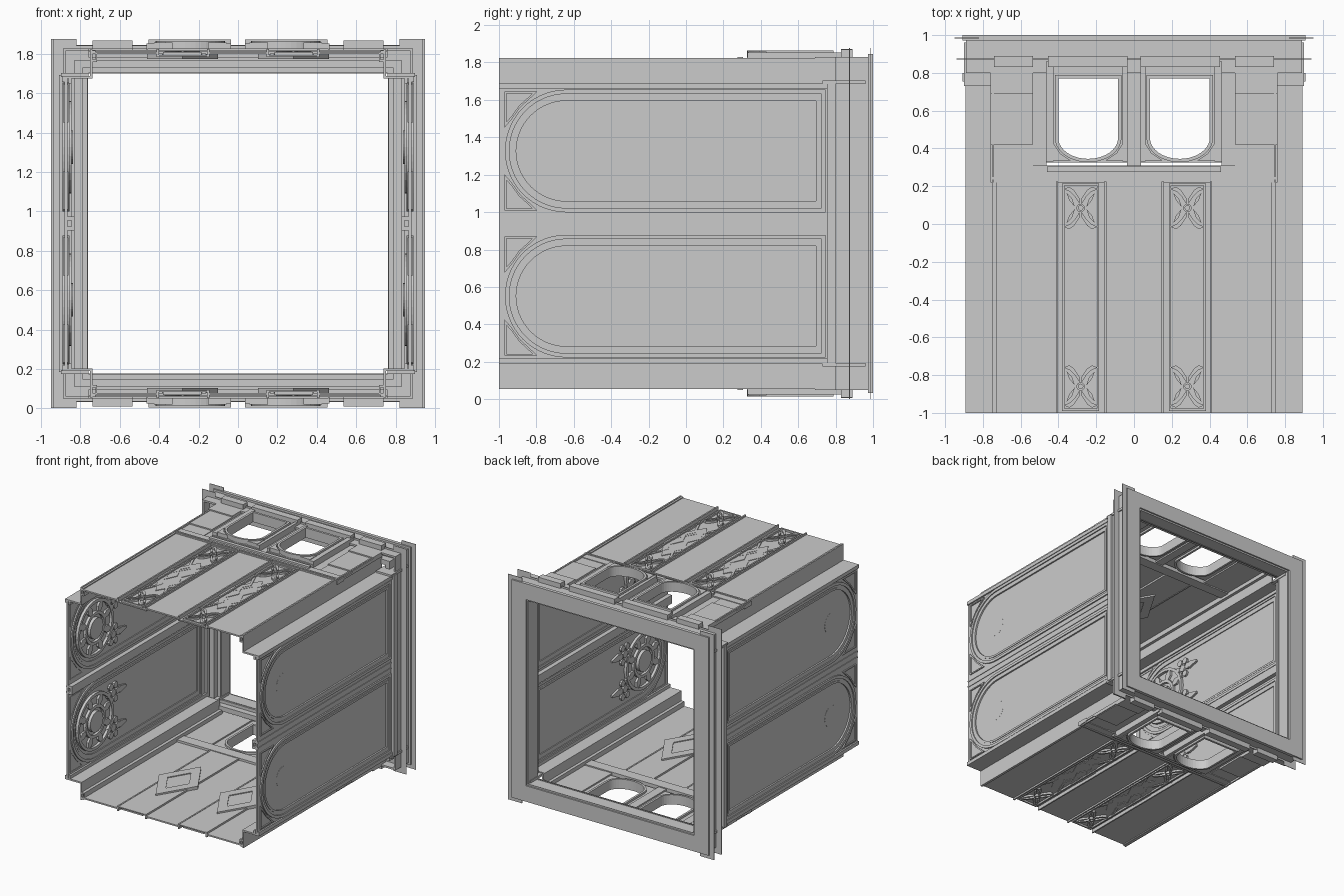
import bpy, bmesh
from math import sin, cos, pi
from mathutils import Vector

if "Cube" in bpy.data.objects:
    bpy.data.objects.remove(bpy.data.objects["Cube"])

C = 0.939  # height of the horizontal mirror plane; all parts are drawn relative to it
AX = {'x': lambda p, q, d: (d, p, q), 'y': lambda p, q, d: (p, d, q), 'z': lambda p, q, d: (p, q, d)}


def finish(name, bm, mirror):
    bmesh.ops.recalc_face_normals(bm, faces=bm.faces[:])
    me = bpy.data.meshes.new(name)
    bm.to_mesh(me)
    bm.free()
    ob = bpy.data.objects.new(name, me)
    ob.location.z = C
    bpy.context.collection.objects.link(ob)
    m = ob.modifiers.new("mirror", 'MIRROR')
    m.use_axis = (mirror[0], False, mirror[1])
    m.use_mirror_merge = False
    return ob


def plate(name, axis, shapes, d0, d1, mirror=(True, True)):
    """Extrude flat shapes (each a list of loops: outline, then holes) from d0 to d1."""
    bm = bmesh.new()
    for loops in shapes:
        edges = []
        for loop in loops:
            vs = [bm.verts.new(AX[axis](p, q, d0)) for p, q in loop]
            edges += [bm.edges.new((vs[i - 1], vs[i])) for i in range(len(vs))]
        bmesh.ops.triangle_fill(bm, edges=edges, use_beauty=True, normal=Vector(AX[axis](0, 0, 1)))
    ext = bmesh.ops.extrude_face_region(bm, geom=bm.faces[:])
    bmesh.ops.translate(bm, verts=[g for g in ext['geom'] if isinstance(g, bmesh.types.BMVert)],
                        vec=AX[axis](0, 0, d1 - d0))
    return finish(name, bm, mirror)


def rect(p0, p1, q0, q1):
    return [(p0, q0), (p1, q0), (p1, q1), (p0, q1)]


def boxes(name, specs, mirror=(True, True)):
    bm = bmesh.new()
    for x0, x1, y0, y1, z0, z1 in specs:
        r = bmesh.ops.create_cube(bm, size=1)
        for v in r['verts']:
            v.co = ((x0 + x1) / 2 + v.co.x * (x1 - x0), (y0 + y1) / 2 + v.co.y * (y1 - y0),
                    (z0 + z1) / 2 + v.co.z * (z1 - z0))
    return finish(name, bm, mirror)


def circle(p, q, r, n=32):
    return [(p + r * cos(2 * pi * i / n), q + r * sin(2 * pi * i / n)) for i in range(n)]


# Side panels: straight back end, round front end
PY, PZ = -0.64, 0.388


def arch(r, end, n=28):
    pts = [(PY - r * sin(pi * i / n), PZ + r * cos(pi * i / n)) for i in range(n + 1)]
    return pts + [(end, PZ - r), (end, PZ + r)]


plate("side_wall", 'x', [[rect(-1, 0.8, 0, 0.75), arch(0.318, 0.735)]], 0.866, 0.88)
for name, r0, r1, e0, e1, d0, d1 in [
        ("panel_outer_rim", 0.328, 0.305, 0.745, 0.725, 0.855, 0.891),
        ("panel_middle_rim", 0.305, 0.285, 0.725, 0.71, 0.862, 0.882),
        ("panel_inner_rim", 0.285, 0.268, 0.71, 0.695, 0.860, 0.887)]:
    plate(name, 'x', [[arch(r0, e0), arch(r1, e1)]], d0, d1)
plate("side_panel", 'x', [[arch(0.27, 0.70)]], 0.868, 0.874)


# Corner spandrels beside each round end
def spandrel(s, r, m):
    a0, a1 = (0.30, 0.96) if m else (0.22, 1.06)
    arc = [(PY - r * cos(a0 + (a1 - a0) * i / 10), PZ + s * r * sin(a0 + (a1 - a0) * i / 10)) for i in range(11)]
    c = 0.315 - m * 0.8
    return [(-0.97 + m, PZ + s * c)] + [(max(p, -0.97 + m), PZ + s * min(abs(q - PZ), c)) for p, q in arc]


def tri(s, g):
    """Concave-sided triangle in the corner, shrunk by g towards its centre."""
    c = Vector((-0.925, PZ + s * 0.27))
    pts = [(-0.97, PZ + s * 0.318), (-0.97, PZ + s * 0.125), (-0.935, PZ + s * 0.165), (-0.885, PZ + s * 0.235),
           (-0.84, PZ + s * 0.275), (-0.795, PZ + s * 0.318)]
    return [tuple(c + (Vector(p) - c) * g) for p in pts]


plate("spandrel_rim", 'x', [[tri(s, 1), tri(s, 0.8)] for s in (-1, 1)], 0.862, 0.889)

# Inner relief: rosette with spokes, and two leaf clusters
plate("rosette_disc", 'x', [[circle(-0.66, PZ, 0.085)]], 0.838, 0.875)
plate("rosette_ring", 'x', [[circle(-0.66, PZ, 0.135), circle(-0.66, PZ, 0.11)],
                            [circle(-0.66, PZ, 0.235), circle(-0.66, PZ, 0.21)]], 0.846, 0.87)
spokes = []
for k in range(8):
    a = 2 * pi * (k + 0.5) / 8
    f = lambda r, t: (-0.66 + r * cos(a) - t * sin(a), PZ + r * sin(a) + t * cos(a))
    spokes.append([[f(0.125, -0.012), f(0.17, -0.03), f(0.215, -0.012), f(0.215, 0.012), f(0.17, 0.03), f(0.125, 0.012)]])
plate("rosette_spokes", 'x', spokes, 0.85, 0.87)
leaves = []
for s in (-1, 1):
    q = PZ + s * 0.145
    leaves += [[circle(-0.42 + 0.06 * cos(2 * pi * k / 6), q + 0.065 * sin(2 * pi * k / 6), 0.027, 10)] for k in range(6)]
    leaves += [[circle(-0.42, q, 0.03, 12)], [[(-0.34, q - 0.03), (-0.25, q - 0.008), (-0.25, q + 0.008), (-0.34, q + 0.03)]]]
plate("leaf_clusters", 'x', leaves, 0.85, 0.87)

# Long side rails, corner ledges and upright shoulder between wall and ceiling
boxes("side_rails", [(0.83, 0.876, -1, 0.8, 0.015, 0.035), (0.83, 0.845, -1, 0.8, 0, 0.035),
                     (0.868, 0.885, -1, 0.8, 0.018, 0.03),
                     (0.745, 0.89, -1, 0.8, 0.737, 0.75), (0.845, 0.86, -1, 0.8, 0.71, 0.74),
                     (0.88, 0.893, -1, 0.8, 0.72, 0.75)])
boxes("shoulder_wall", [(0.74, 0.752, -1, 0.82, 0.737, 0.885), (0.715, 0.745, -1, 0.82, 0.82, 0.832),
                        (0.715, 0.725, -1, 0.82, 0.82, 0.87)])

# Ceiling and floor planks with recessed ornamental strips
boxes("planks", [(0, 0.15, -1, 0.25, 0.86, 0.872), (0.41, 0.745, -1, 0.25, 0.86, 0.872),
                 (0.15, 0.41, -1, 0.25, 0.848, 0.857)])
boxes("strip_ridges", [(x, x + 0.012, -1, 0.225, 0.845, 0.886) for x in (0.146, 0.402)] +
      [(0.725, 0.745, -1, 0.22, 0.86, 0.88)])
plate("strip_frame", 'z', [[rect(0.185, 0.38, -0.99, 0.215), rect(0.197, 0.368, -0.978, 0.203)]], 0.85, 0.872)

# Crossed scroll ornaments at both ends of each strip
orn, rings = [], []
for cy in (0.085, -0.86):
    for s in (-1, 1):
        for t in (-1, 1):
            orn.append([[(0.2825 + s * x, cy + t * y) for x, y in
                         ((0.005, 0.02), (0.03, 0.06), (0.055, 0.085), (0.09, 0.10), (0.06, 0.112), (0.035, 0.095), (0.005, 0.05))]])
            orn.append([[(0.2825 + s * x, cy + t * y) for x, y in ((0.03, 0.005), (0.045, 0.05), (0.075, 0.08), (0.06, 0.04))]])
    rings.append([circle(0.2825, cy, 0.022, 16), circle(0.2825, cy, 0.012, 16)])
plate("strip_scrolls", 'z', orn, 0.85, 0.873)
plate("strip_scroll_rings", 'z', rings, 0.85, 0.876)


# Raised lozenge plates on the inner face of each strip
def lozenge(g):
    return [(0.2825, -0.38 - 0.30 * g), (0.2825 + 0.18 * g, -0.38), (0.2825, -0.38 + 0.30 * g), (0.2825 - 0.18 * g, -0.38)]


plate("lozenge_plate", 'z', [[lozenge(1), lozenge(0.55)]], 0.835, 0.862)
plate("lozenge_centre", 'z', [[lozenge(0.55)]], 0.842, 0.86)
zig = [(0.10, 0.37), (0.02, 0.18), (0.06, 0.11), (0.01, 0.0)]
plate("zigzag_trim", 'z', [[[(0.2825 + s * x, -0.38 + t * y) for x, y in zig] +
                            [(0.2825 + s * (x + 0.02), -0.38 + t * y) for x, y in zig[::-1]]]
                           for s in (-1, 1) for t in (-1, 1)], 0.852, 0.864)

# Cross rail in front of the windows
boxes("cross_rail", [(0, 0.76, 0.22, 0.31, 0.842, 0.875), (0, 0.46, 0.275, 0.305, 0.87, 0.89),
                     (0, 0.76, 0.235, 0.25, 0.87, 0.882)])


# Arched windows in ceiling and floor
def window(g, n=20):
    w = 0.158 + g
    return [(0.2425 - w * cos(pi * i / n), 0.455 - (0.11 + g) * sin(pi * i / n)) for i in range(n + 1)] + \
           [(0.2425 + w, 0.77 + g), (0.2425 - w, 0.77 + g)]


plate("window_frame", 'z', [[rect(0.035, 0.465, 0.325, 0.86), window(0.006)]], 0.862, 0.888)
plate("window_rim", 'z', [[window(0.018), window(0)]], 0.845, 0.926)
boxes("window_side_bars", [(0.035, 0.06, 0.33, 0.86, 0.88, 0.915), (0.425, 0.465, 0.33, 0.86, 0.88, 0.915)])
plate("window_spandrels", 'z', [[[(0.2425 + s * x, y) for x, y in
                                 ((0.185, 0.335), (0.185, 0.43), (0.15, 0.375), (0.09, 0.335))]] for s in (-1, 1)], 0.88, 0.92)
boxes("window_surround", [(0, 0.036, 0.31, 0.86, 0.85, 0.865), (0.464, 0.535, 0.31, 0.86, 0.85, 0.865),
                          (0.535, 0.76, 0.31, 0.42, 0.852, 0.87), (0.535, 0.76, 0.42, 0.69, 0.852, 0.88),
                          (0.535, 0.76, 0.69, 0.86, 0.852, 0.89)])

# Back portal: two thin flange plates with projecting corners, lip, jamb and webs
W, H, N = 0.949, 0.938, 0.82


def flange(w, top):
    quarter = [(w, 0.72), (w, H), (N, H), (N, top)]
    return quarter + [(-x, z) for x, z in quarter[::-1]] + [(-x, -z) for x, z in quarter] + [(x, -z) for x, z in quarter[::-1]]


def square(a, b):
    return rect(-a, a, -b, b)


plate("back_flange", 'y', [[flange(W, 0.905), square(0.762, 0.762)]], 0.983, 0.987, (False, False))
plate("front_flange", 'y', [[flange(0.94, 0.905), square(0.762, 0.762)]], 0.872, 0.876, (False, False))
plate("portal_lip", 'y', [[square(0.908, 0.907), square(0.775, 0.775)]], 0.972, 1.0, (False, False))
plate("portal_jamb", 'y', [[square(0.79, 0.79), square(0.765, 0.765)]], 0.86, 0.985, (False, False))
plate("portal_step", 'y', [[square(0.83, 0.83), square(0.79, 0.79)]], 0.81, 0.875, (False, False))
plate("portal_web", 'y', [[square(0.89, 0.89), square(0.875, 0.875)]], 0.80, 0.98, (False, False))
boxes("portal_top_rail", [(0.035, 0.455, 0.83, 0.89, 0.88, 0.934), (0.535, 0.74, 0.83, 0.89, 0.87, 0.93)])
boxes("portal_side_lips", [(0.865, 0.908, 0.755, 0.80, 0, 0.755), (0.76, 0.90, 0.73, 0.96, 0.745, 0.765),
                           (0.845, 0.88, 0.80, 0.85, 0, 0.75)])
